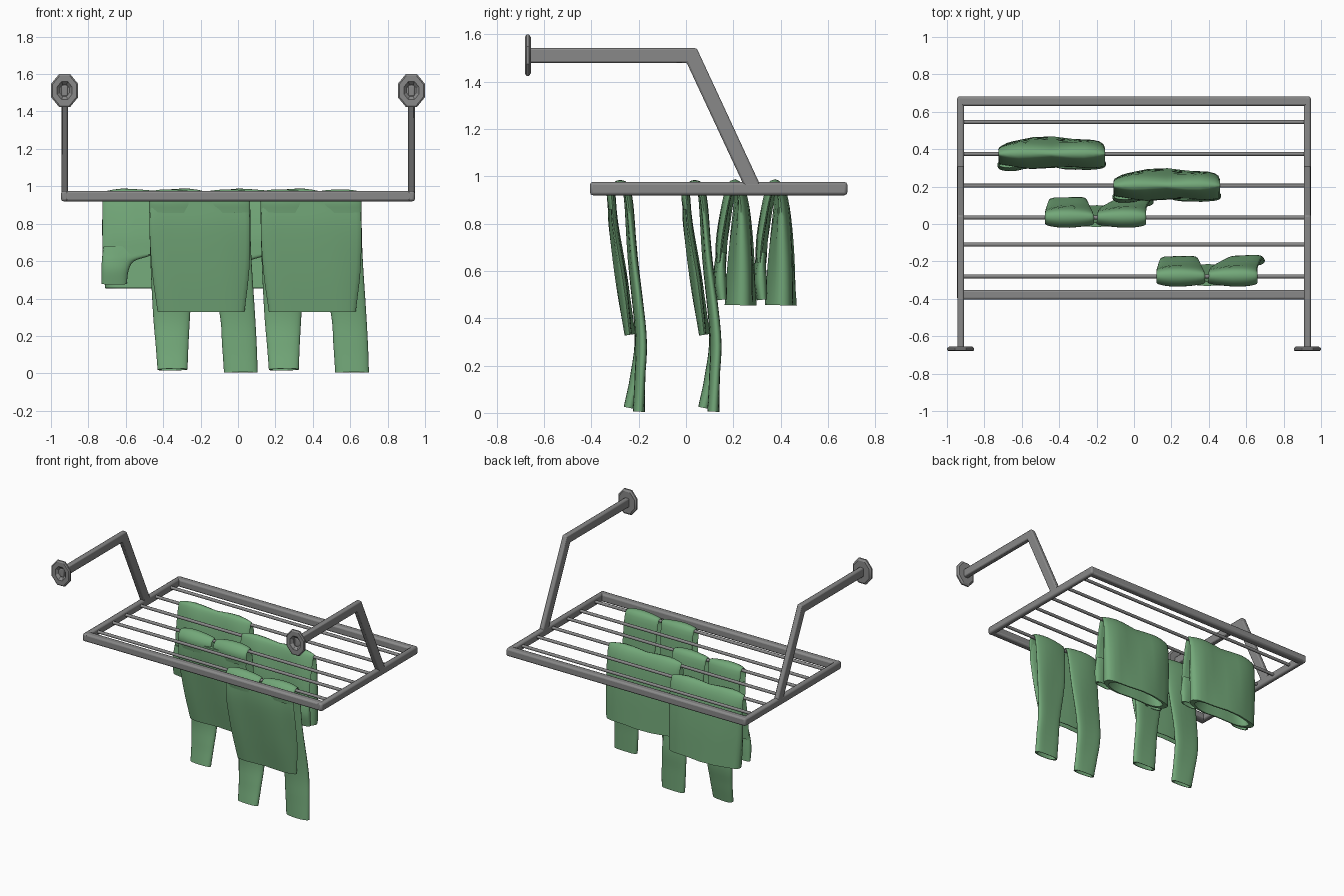
import bpy, bmesh, math
from mathutils import Vector

if "Cube" in bpy.data.objects:
    bpy.data.objects.remove(bpy.data.objects["Cube"], do_unlink=True)


def material(name, rgb):
    m = bpy.data.materials.new(name)
    m.use_nodes = True
    m.diffuse_color = (*rgb, 1)
    m.node_tree.nodes["Principled BSDF"].inputs["Base Color"].default_value = (*rgb, 1)
    return m


METAL = material("grey metal", (0.25, 0.25, 0.25))
CLOTH = material("green cloth", (0.17, 0.39, 0.19))


def finish(name, bm, mat, angle=35, bevel=0):
    bmesh.ops.recalc_face_normals(bm, faces=bm.faces)
    me = bpy.data.meshes.new(name)
    bm.to_mesh(me)
    bm.free()
    ob = bpy.data.objects.new(name, me)
    bpy.context.collection.objects.link(ob)
    me.materials.append(mat)
    if bevel:
        mod = ob.modifiers.new("rounded edges", "BEVEL")
        mod.width, mod.segments = bevel, 2
    bpy.context.view_layer.objects.active = ob
    ob.select_set(True)
    bpy.ops.object.shade_smooth_by_angle(angle=math.radians(angle))
    ob.select_set(False)
    return ob


def bar(name, centre, size):
    bm = bmesh.new()
    bmesh.ops.create_cube(bm, size=1)
    bmesh.ops.scale(bm, vec=size, verts=bm.verts)
    bmesh.ops.translate(bm, vec=centre, verts=bm.verts)
    return finish(name, bm, METAL, bevel=0.012)


def skin(bm, rings, caps=True):
    """Join a list of equally long point rings into a tube."""
    vs = [[bm.verts.new(p) for p in ring] for ring in rings]
    n = len(vs[0])
    for a, b in zip(vs, vs[1:]):
        for i in range(n):
            j = (i + 1) % n
            bm.faces.new((a[i], a[j], b[j], b[i]))
    if caps:
        bm.faces.new(vs[0])
        bm.faces.new(vs[-1])


# Frame
bar("front_bar", (0, -0.378, 0.948), (1.87, 0.052, 0.056))
bar("back_bar", (0, 0.656, 0.948), (1.87, 0.052, 0.056))
for side, s in (("left", 1), ("right", -1)):
    bar(side + "_bar", (s * 0.927, 0.138, 0.948), (0.037, 1.088, 0.056))

# Hanging rods
RODS = (-0.28, -0.11, 0.035, 0.205, 0.375, 0.545)
for k, y in enumerate(RODS):
    bm = bmesh.new()
    skin(bm, [[(x, y + 0.011 * math.cos(a * math.pi / 4), 0.95 + 0.011 * math.sin(a * math.pi / 4))
               for a in range(8)] for x in (-0.915, 0.915)])
    finish("rod_%d" % (k + 1), bm, METAL, 50)

# Bent wall arms and octagonal wall plates
ARM = [(-0.665, 1.48), (0.003, 1.48), (0.25, 0.95), (0.32, 0.95), (0.045, 1.542), (-0.665, 1.542)]
PLATE = [(0.5, -0.655), (0.85, -0.655), (1, -0.664), (1, -0.674), (0.9, -0.68),
         (0.55, -0.68), (0.35, -0.662)]
for side, s in (("left", 1), ("right", -1)):
    bm = bmesh.new()
    skin(bm, [[(s * x, y, z) for y, z in ARM] for x in (0.909, 0.945)])
    finish(side + "_arm", bm, METAL, bevel=0.008)
    bm = bmesh.new()
    skin(bm, [[(s * 0.927 + 0.078 * r * math.cos((a + 0.5) * math.pi / 4),
                y, 1.512 + 0.095 * r * math.sin((a + 0.5) * math.pi / 4))
               for a in range(8)] for r, y in PLATE])
    finish(side + "_wall_plate", bm, METAL, 25)


def smooth_path(rows, steps=5):
    """Catmull-Rom interpolation of the station rows."""
    pts = [Vector(r) for r in rows]
    pts = [pts[0] * 2 - pts[1]] + pts + [pts[-1] * 2 - pts[-2]]
    out = []
    for p, q, r, s in zip(pts, pts[1:], pts[2:], pts[3:]):
        for k in range(steps):
            t = k / steps
            out.append(q + (r - p) * (t / 2) + (p * 2 - q * 5 + r * 4 - s) * (t * t / 2)
                       + (q * 3 - p - r * 3 + s) * (t ** 3 / 2))
    return out + [pts[-2]]


def cloth(name, x0, y0, rows, ripple=0.005):
    """Flattened tube; each row is x min, x max, y, z, thickness."""
    st = smooth_path(rows)
    rings = []
    for i, (xa, xb, y, z, th) in enumerate(st):
        before, after = st[max(i - 1, 0)], st[min(i + 1, len(st) - 1)]
        ty, tz = after[2] - before[2], after[3] - before[3]
        length = math.hypot(ty, tz)
        ny, nz = -tz / length, ty / length
        ring = []
        for k in range(24):
            c, sn = math.cos(k * math.pi / 12), math.sin(k * math.pi / 12)
            x = (xa + xb) / 2 + (xb - xa) / 2 * math.copysign(abs(c) ** 0.7, c)
            n = th / 2 * math.copysign(abs(sn) ** 0.8, sn) + ripple * math.sin(x * 19 + z * 5)
            ring.append(Vector((x0 + x, y0 + y + n * ny, z + n * nz)))
        rings.append(ring)
    # Hollow hem at the far end
    for ring, shrink in ((rings[-1], 0.85), (rings[-4], 0.6)):
        mid = sum(ring, Vector()) / len(ring)
        rings.append([mid + (p - mid) * shrink for p in ring])
    bm = bmesh.new()
    skin(bm, rings)
    finish(name, bm, CLOTH, 60)


# Trousers: hips hang in front of the rod, legs fold over to the back
HIPS = [(-0.26, 0.26, -0.034, 0.92, 0.025), (-0.268, 0.27, -0.025, 0.78, 0.035),
        (-0.255, 0.265, 0.01, 0.55, 0.045), (-0.225, 0.24, 0.042, 0.33, 0.038)]
LEFT_LEG = [(0.0, 0.27, -0.03, 0.86, 0.025), (0.005, 0.27, -0.034, 0.93, 0.03),
            (0.01, 0.27, 0, 0.967, 0.025), (0.01, 0.27, 0.032, 0.92, 0.03),
            (0.03, 0.275, 0.055, 0.65, 0.035), (0.105, 0.295, 0.092, 0.33, 0.045),
            (0.12, 0.305, 0.09, 0.15, 0.045), (0.13, 0.31, 0.085, 0.005, 0.05)]
RIGHT_LEG = [(-0.27, -0.01, -0.03, 0.86, 0.025), (-0.27, -0.01, -0.034, 0.93, 0.03),
             (-0.27, -0.01, 0, 0.967, 0.025), (-0.27, -0.015, 0.032, 0.92, 0.03),
             (-0.265, -0.03, 0.055, 0.65, 0.035), (-0.25, -0.05, 0.09, 0.33, 0.045),
             (-0.235, -0.06, 0.07, 0.15, 0.045), (-0.225, -0.065, 0.045, 0.02, 0.05)]
for label, x, y in (("front", 0.39, RODS[0]), ("rear", -0.205, RODS[2])):
    cloth(label + "_trousers_hips", x, y, HIPS)
    cloth(label + "_trousers_left_leg", x, y, LEFT_LEG)
    cloth(label + "_trousers_right_leg", x, y, RIGHT_LEG)

# Shirts: wide body behind the rod, two short sleeves around an arch in front
BODY = [(-0.285, 0.285, -0.058, 0.635, 0.035), (-0.285, 0.285, -0.05, 0.75, 0.04),
        (-0.285, 0.285, -0.025, 0.91, 0.035), (-0.285, 0.285, 0, 0.968, 0.03),
        (-0.285, 0.285, 0.028, 0.9, 0.05), (-0.285, 0.285, 0.028, 0.7, 0.095),
        (-0.27, 0.28, 0.026, 0.455, 0.125)]
SLEEVE = [(0.0, 0.28, -0.055, 0.68, 0.035), (0.02, 0.285, -0.06, 0.635, 0.04),
          (0.115, 0.288, -0.062, 0.6, 0.045), (0.145, 0.29, -0.062, 0.55, 0.05),
          (0.155, 0.29, -0.055, 0.478, 0.04)]
for label, x, y in (("front", 0.175, RODS[3]), ("rear", -0.44, RODS[4])):
    cloth(label + "_shirt_body", x, y, BODY, 0.007)
    cloth(label + "_shirt_left_sleeve", x, y, SLEEVE)
    cloth(label + "_shirt_right_sleeve", x, y, [(-b, -a, *rest) for a, b, *rest in SLEEVE])
